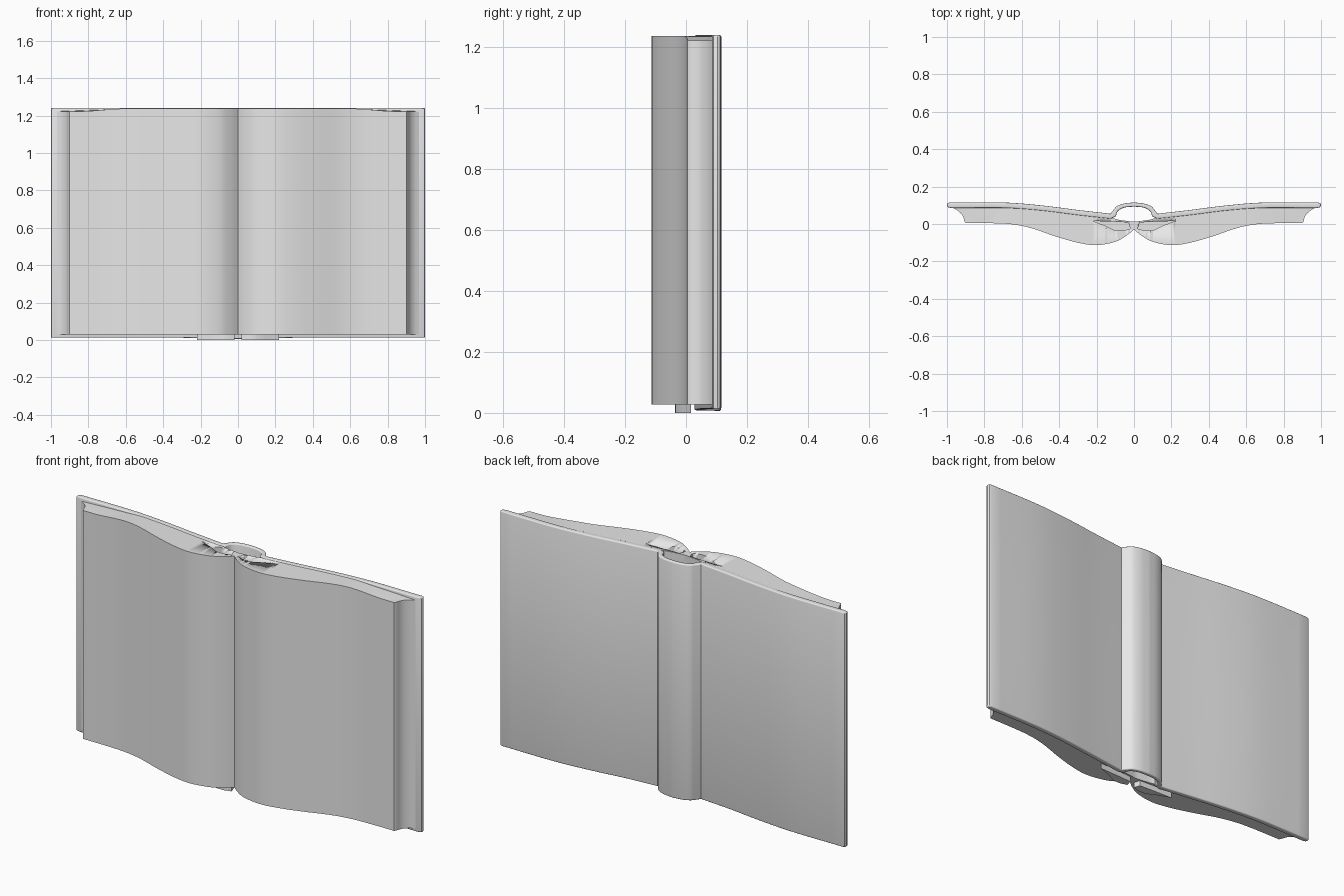
import bpy, bmesh
from mathutils import Vector

cube = bpy.data.objects.get("Cube")
if cube:
    bpy.data.objects.remove(cube, do_unlink=True)

grey = bpy.data.materials.new("plain grey")
grey.use_nodes = True
grey.diffuse_color = (0.8, 0.8, 0.8, 1)
grey.node_tree.nodes["Principled BSDF"].inputs["Base Color"].default_value = (0.8, 0.8, 0.8, 1)


def smooth(points, steps=5):
    """Catmull-Rom curve through the points."""
    p = [Vector(q) for q in points]
    p = [2 * p[0] - p[1]] + p + [2 * p[-1] - p[-2]]
    out = []
    for a, b, c, d in zip(p, p[1:], p[2:], p[3:]):
        for i in range(steps):
            t = i / steps
            out.append(0.5 * (2 * b + (c - a) * t + (2 * a - 5 * b + 4 * c - d) * t * t
                              + (3 * b - a - 3 * c + d) * t ** 3))
    return out + [p[-2]]


def mirrored(half):
    """Complete a line that starts on the centre into a left-to-right line."""
    return [Vector((-q.x, q.y)) for q in reversed(half[1:])] + list(half)


def extrude(name, outline, low, high, bevel=0.0):
    """Closed outline in plan, raised between two heights given as functions of x."""
    bm = bmesh.new()
    bottom = [bm.verts.new((q[0], q[1], low(q[0]))) for q in outline]
    top = [bm.verts.new((q[0], q[1], high(q[0]))) for q in outline]
    n = len(outline)
    for i in range(n):
        j = (i + 1) % n
        bm.faces.new((bottom[i], bottom[j], top[j], top[i]))
    caps = [bm.faces.new(bottom), bm.faces.new(top)]
    bmesh.ops.recalc_face_normals(bm, faces=bm.faces)
    if bevel:
        rim = {e for f in caps for e in f.edges}
        bmesh.ops.bevel(bm, geom=list(rim), offset=bevel, segments=3, profile=0.5,
                        affect='EDGES', clamp_overlap=True)
    bmesh.ops.triangulate(bm, faces=[f for f in bm.faces if len(f.verts) > 4])
    mesh = bpy.data.meshes.new(name)
    bm.to_mesh(mesh)
    bm.free()
    mesh.materials.append(grey)
    obj = bpy.data.objects.new(name, mesh)
    bpy.context.collection.objects.link(obj)
    bpy.ops.object.select_all(action='DESELECT')
    obj.select_set(True)
    bpy.context.view_layer.objects.active = obj
    bpy.ops.object.shade_smooth_by_angle(angle=0.6)
    return obj


# Cover: two curved boards joined by a rounded hollow spine
board_back = [(0.125, 0.055), (0.3, 0.075), (0.5, 0.1), (0.7, 0.115), (0.985, 0.115)]
board_front = [(0.997, 0.09), (0.975, 0.085), (0.7, 0.086), (0.5, 0.072), (0.3, 0.047), (0.125, 0.028)]
spine_back = [(0, 0.115), (0.05, 0.11), (0.09, 0.096), (0.11, 0.075)]
spine_front = [(0.098, 0.04), (0.085, 0.07), (0.05, 0.088), (0, 0.093)]
outer = smooth(spine_back) + smooth(board_back) + [Vector((0.996, 0.111)), Vector((1.0, 0.103))]
inner = [Vector(board_front[0])] + smooth(board_front[1:]) + smooth(spine_front)
cover_outline = mirrored(outer) + mirrored(inner[::-1])[::-1]
extrude("cover", cover_outline,
        lambda x: 0.006 + 0.006 * min(1, abs(x) / 0.3), lambda x: 1.24, bevel=0.006)

# Page block: swelling leaves, hollowed fore edges, crease at the centre
leaf_front = smooth([(0, -0.03), (0.04, -0.062), (0.1, -0.095), (0.2, -0.113), (0.3, -0.1),
                     (0.42, -0.066), (0.55, -0.022), (0.65, -0.002), (0.75, 0.004), (0.9, 0.005)])
fore_edge = smooth([(0.905, 0.012), (0.917, 0.045), (0.94, 0.07), (0.972, 0.088)])
leaf_back = smooth([(0.7, 0.09), (0.5, 0.076), (0.3, 0.051), (0.125, 0.032), (0.08, 0.022), (0, 0.012)])
pages_outline = mirrored(leaf_front + fore_edge) + mirrored(leaf_back[::-1])[::-1]


def page_top(x):
    t = min(1, max(0, (abs(x) - 0.6) / 0.25))
    return 1.237 - 0.015 * t * t * (3 - 2 * t)


pages = extrude("pages", pages_outline, lambda x: 0.028, page_top)

# Loose lining beside the spine: a pocket at the head and a tab at the foot
lining = [(0.02, -0.025), (0.06, -0.036), (0.1, -0.035), (0.15, -0.01), (0.22, 0.016), (0.1, 0.012), (0.03, 0.008)]
for side, label in ((1, "left"), (-1, "right")):
    shape = [(side * x, y) for x, y in lining]
    extrude(label + "_foot_tab", shape, lambda x: 0.0, lambda x: 0.035)
    cutter = extrude(label + "_pocket_cutter", shape, lambda x: 1.2, lambda x: 1.3)
    cutter.hide_render = True
    cutter.hide_set(True)
    cut = pages.modifiers.new(label + " pocket", 'BOOLEAN')
    cut.operation = 'DIFFERENCE'
    cut.solver = 'EXACT'
    cut.object = cutter
